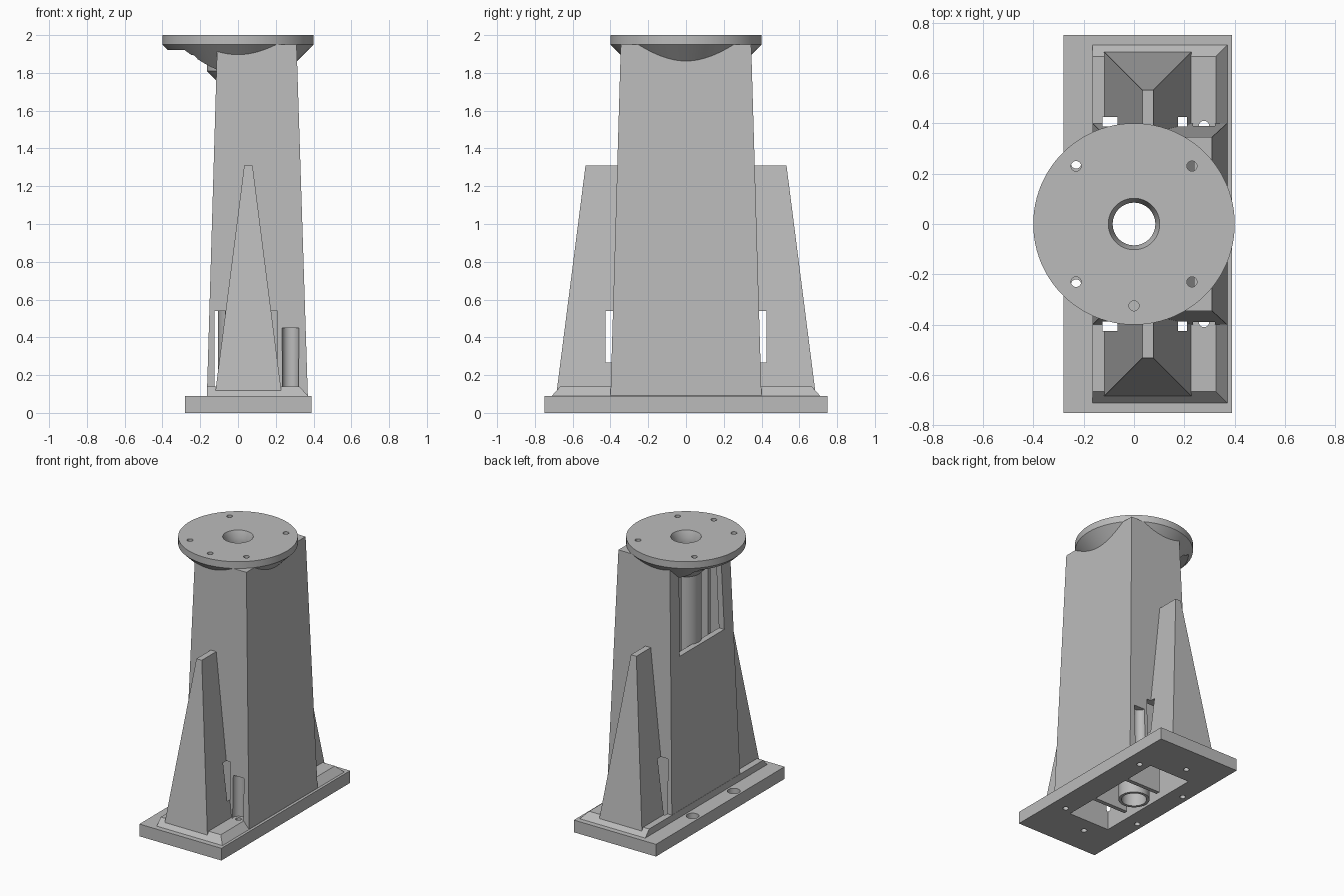
import bpy, bmesh
from math import radians

if "Cube" in bpy.data.objects:
    bpy.data.objects.remove(bpy.data.objects["Cube"])

grey = bpy.data.materials.new("plain_grey")
grey.use_nodes = True
colour = (0.5, 0.5, 0.5, 1)
grey.diffuse_color = colour
grey.node_tree.nodes["Principled BSDF"].inputs["Base Color"].default_value = colour


def make(name, bm):
    bmesh.ops.recalc_face_normals(bm, faces=bm.faces)
    mesh = bpy.data.meshes.new(name)
    bm.to_mesh(mesh)
    bm.free()
    mesh.materials.append(grey)
    obj = bpy.data.objects.new(name, mesh)
    bpy.context.collection.objects.link(obj)
    return obj


def frustum(name, low, high, z0, z1):
    """Tapered box; low and high are (x0, x1, y0, y1) at z0 and z1."""
    bm = bmesh.new()
    for (x0, x1, y0, y1), z in ((low, z0), (high, z1)):
        for x, y in ((x0, y0), (x1, y0), (x1, y1), (x0, y1)):
            bm.verts.new((x, y, z))
    bmesh.ops.convex_hull(bm, input=bm.verts[:])
    bmesh.ops.dissolve_limit(bm, angle_limit=0.001, verts=bm.verts[:], edges=bm.edges[:])
    return make(name, bm)


def box(name, x0, x1, y0, y1, z0, z1):
    return frustum(name, (x0, x1, y0, y1), (x0, x1, y0, y1), z0, z1)


def lathe(name, profile, x=0, y=0, sides=64):
    """Stacked round solid from (radius, z) pairs."""
    bm = bmesh.new()
    circles = []
    for r, z in profile:
        ring = bmesh.ops.create_circle(bm, segments=sides, radius=r)["verts"]
        for v in ring:
            v.co.x += x
            v.co.y += y
            v.co.z = z
        circles.append(ring)
    for a, b in zip(circles, circles[1:]):
        for i in range(sides):
            j = (i + 1) % sides
            bm.faces.new((a[i], a[j], b[j], b[i]))
    bm.faces.new(circles[0])
    bm.faces.new(circles[-1])
    return make(name, bm)


def rod(name, r, z0, z1, x=0, y=0):
    return lathe(name, [(r, z0), (r, z1)], x, y, 32)


def boolean(obj, tools, kind="DIFFERENCE"):
    for tool in tools:
        mod = obj.modifiers.new(tool.name, "BOOLEAN")
        mod.object, mod.operation, mod.solver = tool, kind, "EXACT"
        bpy.context.view_layer.update()
        mesh = bpy.data.meshes.new_from_object(
            obj.evaluated_get(bpy.context.evaluated_depsgraph_get()))
        obj.modifiers.clear()
        obj.data = mesh


# Outer shell: plate, chamfered foot, tapered column and side gussets
body = box("stand_body", -0.28, 0.39, -0.75, 0.75, 0, 0.09)
shell = [
    frustum("foot", (-0.165, 0.375, -0.715, 0.715), (-0.165, 0.325, -0.665, 0.665), 0.085, 0.14),
    frustum("column", (-0.165, 0.37, -0.4, 0.4), (-0.11, 0.31, -0.345, 0.345), 0.08, 1.95),
]
for s in (-1, 1):
    shell.append(frustum(
        "gusset", (-0.12, 0.23, *sorted((0.1 * s, 0.685 * s))),
        (0.033, 0.077, *sorted((0.1 * s, 0.532 * s))), 0.11, 1.31))

# Round mounting flange with its conical underside
shell.append(lathe("flange", [(0.24, 1.79), (0.4, 1.95), (0.4, 2.0)], sides=96))
boolean(body, shell, "UNION")

# Hollow inside, bottom opening with side slots, and upper window
cuts = [
    frustum("cavity", (-0.11, 0.21, -0.35, 0.35), (-0.07, 0.24, -0.29, 0.29), 0.3, 1.92),
    box("bottom_opening", -0.125, 0.21, -0.425, 0.425, -0.1, 0.54),
    frustum("window", (-0.6, 0, -0.26, 0.26), (-0.6, 0, -0.24, 0.24), 1.25, 1.92),
    rod("bore", 0.085, 1.8, 2.1),
    lathe("bore_chamfer", [(0.08, 1.94), (0.106, 2.01)]),
    rod("locating_hole", 0.02, 1.97, 2.1, 0, -0.325),
]
for s in (-1, 1):
    for x in (-0.23, 0.23):
        cuts.append(rod("flange_hole", 0.02, 1.8, 2.1, x, 0.23 * s))
    # Base screw holes with head clearance
    cuts += [
        rod("side_hole", 0.02, -0.1, 0.3, -0.23, 0.24 * s),
        rod("side_counterbore", 0.043, 0.05, 0.2, -0.222, 0.24 * s),
        rod("corner_hole", 0.02, -0.1, 0.3, 0.278, 0.39 * s),
        rod("corner_pocket", 0.044, 0.139, 0.45, 0.278, 0.39 * s),
        rod("end_hole", 0.02, -0.1, 0.1, -0.01, 0.54 * s),
    ]
boolean(body, cuts)

# Central pipe with a wider collar under the flange
pipe = lathe("central_pipe", [(0.105, 0), (0.105, 1.75), (0.165, 1.81), (0.165, 1.93)])
pipe_bore = rod("pipe_bore", 0.085, -0.1, 2.1)
boolean(pipe, [pipe_bore])

# Inner stiffening ribs
ribs = [box("inner_rib", -0.07, 0.23, 0.17 * s - 0.015, 0.17 * s + 0.015, 0.002, 1.925)
        for s in (-1, 1)]

for tool in shell + cuts + [pipe_bore]:
    bpy.data.objects.remove(tool)

# Smooth round walls, sharp edges kept
bpy.ops.object.select_all(action="DESELECT")
for obj in [body, pipe] + ribs:
    obj.select_set(True)
bpy.context.view_layer.objects.active = body
bpy.ops.object.shade_smooth_by_angle(angle=radians(25))
